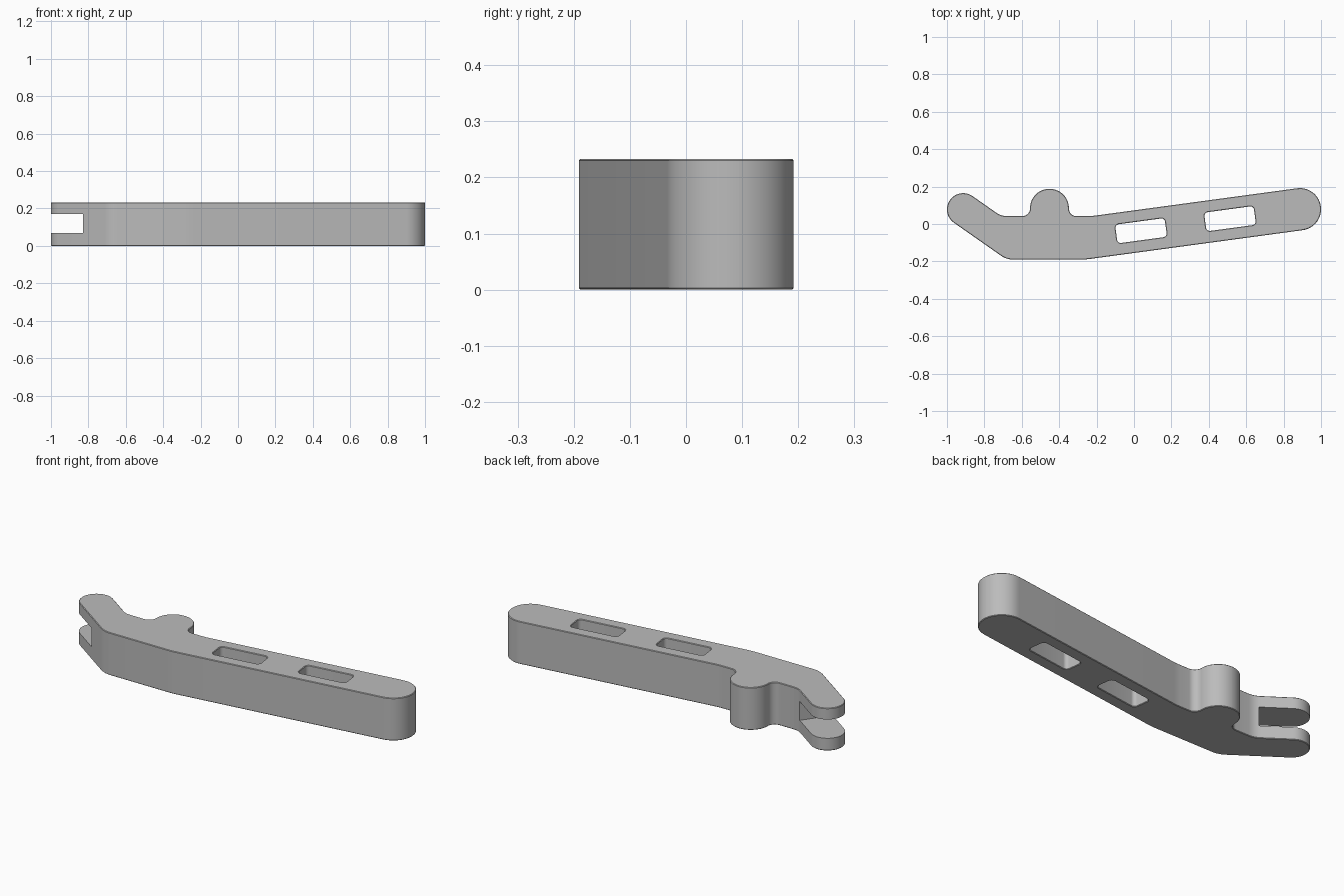
import bpy, bmesh, math
from mathutils import Vector, Matrix

if "Cube" in bpy.data.objects:
    bpy.data.objects.remove(bpy.data.objects["Cube"])

HEIGHT = 0.233
TILT = math.radians(7.7)      # long arm
DROP = math.radians(-35)      # forked finger


def rounded(corners, steps=14):
    """Round every (x, y, radius) corner of a closed outline."""
    out = []
    n = len(corners)
    for i, (x, y, r) in enumerate(corners):
        p = Vector((x, y))
        a = (Vector(corners[i - 1][:2]) - p).normalized()
        b = (Vector(corners[(i + 1) % n][:2]) - p).normalized()
        half = a.angle(b) / 2
        c = p + (a + b).normalized() * (r / math.sin(half))
        t0 = p + a * (r / math.tan(half)) - c
        t1 = p + b * (r / math.tan(half)) - c
        sweep = t0.angle_signed(t1)
        k = max(3, round(steps * abs(sweep) / (math.pi / 2)))
        for j in range(k + 1):
            out.append(c + Matrix.Rotation(-sweep * j / k, 2) @ t0)
    return out


def prism(name, pts, z0, z1):
    bm = bmesh.new()
    face = bm.faces.new([bm.verts.new((p.x, p.y, z0)) for p in pts])
    ext = bmesh.ops.extrude_face_region(bm, geom=[face])["geom"]
    bmesh.ops.translate(bm, vec=(0, 0, z1 - z0),
                        verts=[v for v in ext if isinstance(v, bmesh.types.BMVert)])
    bmesh.ops.remove_doubles(bm, verts=bm.verts, dist=1e-5)
    bmesh.ops.recalc_face_normals(bm, faces=bm.faces)
    me = bpy.data.meshes.new(name)
    bm.to_mesh(me)
    bm.free()
    ob = bpy.data.objects.new(name, me)
    bpy.context.collection.objects.link(ob)
    return ob


def along(cx, cy, angle, u, v, r):
    """Point u along and v across a bar direction, with corner radius."""
    c, s = math.cos(angle), math.sin(angle)
    return (cx + u * c - v * s, cy + u * s + v * c, r)


def hit(p, angle, y, r):
    """Where a line through p reaches height y."""
    return (p[0] + (y - p[1]) / math.tan(angle), y, r)


# Outline, clockwise from the finger tip
F, FR = (-0.913, 0.078), 0.087
A, AR = (0.887, 0.079), 0.113
TOP, BOT = 0.042, -0.191
f_low = along(*F, DROP, -FR, -FR, FR * 0.999)
f_up = along(*F, DROP, -FR, FR, FR * 0.999)
a_up = along(*A, TILT, AR, AR, AR * 0.999)
a_low = along(*A, TILT, AR, -AR, AR * 0.999)
outline = [
    f_low, f_up, hit(f_up, DROP, TOP, 0.1),
    (-0.556, TOP, 0.041), (-0.556, 0.188, 0.1035),      # round bump
    (-0.348, 0.188, 0.1035), (-0.348, TOP, 0.041),
    hit(a_up, TILT, TOP, 0.3), a_up, a_low,
    hit(a_low, TILT, BOT, 0.5), hit(f_low, DROP, BOT, 0.12),
]
body = prism("lever_arm", rounded(outline), 0, HEIGHT)


def cut(cutter):
    cutter.hide_render = True
    m = body.modifiers.new("cut", "BOOLEAN")
    m.operation, m.solver, m.object = "DIFFERENCE", "EXACT", cutter
    return cutter


# Two rounded windows through the arm
cutters = []
for u in (-0.377, -0.857):
    box = [along(*A, TILT, u + du, dv, 0.02) for du, dv in
           ((-0.1335, -0.0505), (-0.1335, 0.0505), (0.1335, 0.0505), (0.1335, -0.0505))]
    cutters.append(cut(prism("window_cutter", rounded(box, 6), -0.1, HEIGHT + 0.1)))

# Small edge chamfer
bev = body.modifiers.new("chamfer", "BEVEL")
bev.width, bev.segments, bev.limit_method = 0.005, 1, "ANGLE"
bev.angle_limit = math.radians(60)

# Slot that splits the finger into a fork
slot = [Vector(along(*F, DROP, u, v, 0)[:2]) for u, v in
        ((-0.3, -0.12), (-0.3, 0.12), (0.164, 0.12), (0.164, -0.12))]
cutters.append(cut(prism("slot_cutter", slot, 0.068, 0.171)))

# Bake the modifiers and drop the cutters
bpy.context.view_layer.update()
dg = bpy.context.evaluated_depsgraph_get()
mesh = bpy.data.meshes.new_from_object(body.evaluated_get(dg))
body.modifiers.clear()
body.data = mesh
for c in cutters:
    bpy.data.objects.remove(c)

# Plain grey material, smooth curved sides
mat = bpy.data.materials.new("light_grey")
mat.diffuse_color = (0.5, 0.5, 0.5, 1)
mat.use_nodes = True
mat.node_tree.nodes["Principled BSDF"].inputs["Base Color"].default_value = mat.diffuse_color
mesh.materials.clear()
mesh.materials.append(mat)
bpy.context.view_layer.objects.active = body
body.select_set(True)
bpy.ops.object.shade_smooth_by_angle(angle=math.radians(30))
